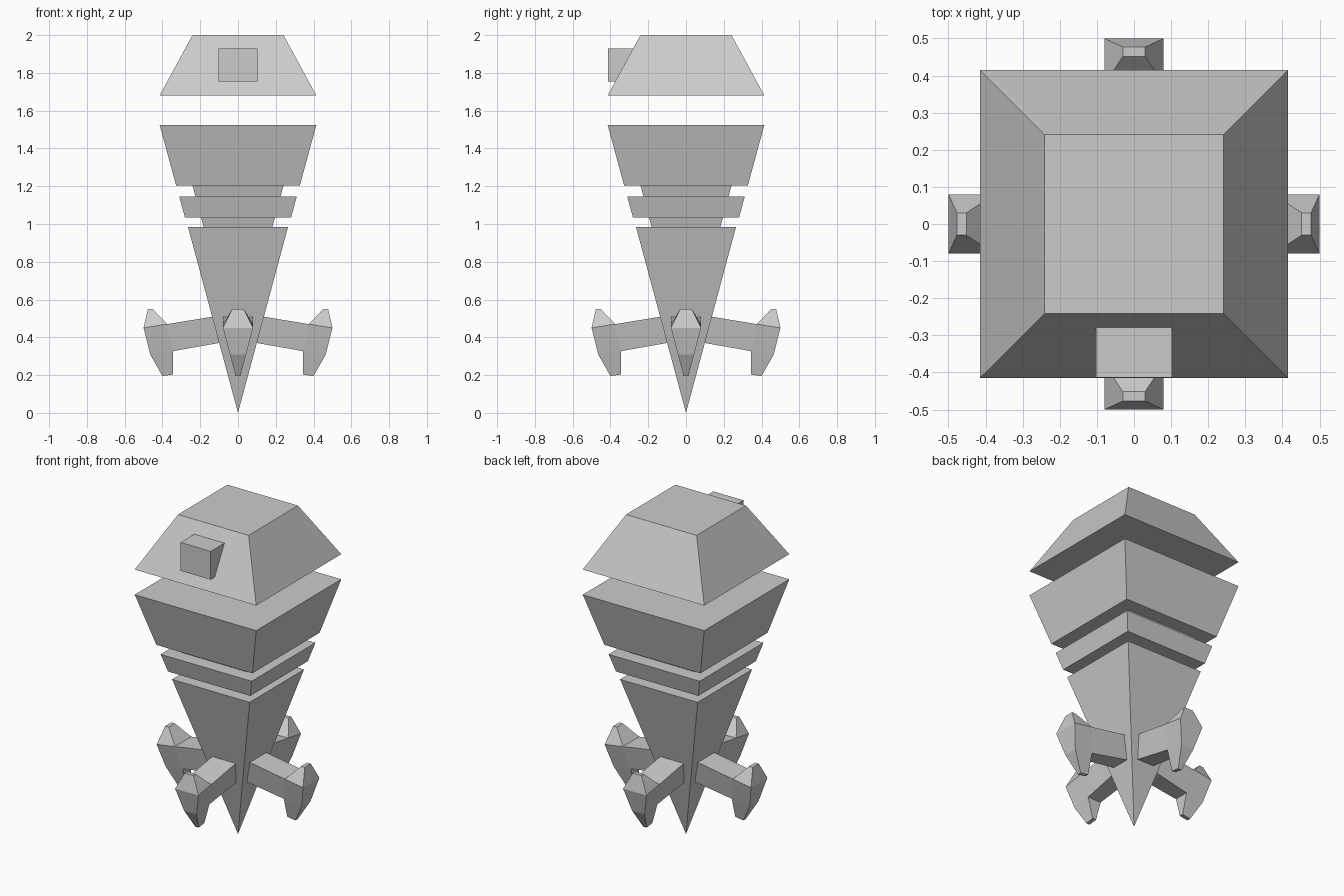
import bpy, bmesh, math

if "Cube" in bpy.data.objects:
    bpy.data.objects.remove(bpy.data.objects["Cube"])


def tier(name, z0, h0, z1, h1):
    """Square frustum given by heights and half-widths."""
    bpy.ops.mesh.primitive_cone_add(
        vertices=4, radius1=h0 * math.sqrt(2), radius2=h1 * math.sqrt(2),
        depth=z1 - z0, location=(0, 0, (z0 + z1) / 2), rotation=(0, 0, math.pi / 4))
    bpy.context.object.name = name


def slab(name, profile, side_faces, turn):
    """Profile of (distance out, height, half-width), closed on both sides, turned about z."""
    bm = bmesh.new()
    a = [bm.verts.new((x, -w, z)) for x, z, w in profile]
    b = [bm.verts.new((x, w, z)) for x, z, w in profile]
    n = len(profile)
    for i in range(n):
        j = (i + 1) % n
        bm.faces.new((a[i], a[j], b[j], b[i]))
    for f in side_faces:
        bm.faces.new([a[i] for i in f])
        bm.faces.new([b[i] for i in f])
    bmesh.ops.recalc_face_normals(bm, faces=bm.faces)
    me = bpy.data.meshes.new(name)
    bm.to_mesh(me)
    bm.free()
    ob = bpy.data.objects.new(name, me)
    ob.rotation_euler.z = turn
    bpy.context.collection.objects.link(ob)


# Stacked body and floating head
tier("lower_spike", 0, 0, 0.985, 0.265)
tier("lower_neck", 0.985, 0.182, 1.035, 0.196)
tier("waist_ring", 1.035, 0.281, 1.145, 0.311)
tier("upper_neck", 1.145, 0.225, 1.205, 0.241)
tier("chest_block", 1.205, 0.328, 1.525, 0.415)
tier("head", 1.68, 0.415, 2.0, 0.241)

# Eye box, its back following the head's slope
eye = [(0.372, 1.755, 0.103), (0.413, 1.755, 0.103), (0.413, 1.93, 0.103), (0.277, 1.93, 0.103)]
slab("eye_box", eye, [(0, 1, 2, 3)], -math.pi / 2)

# Four clawed legs around the spike
leg = [
    (0.10, 0.515, 0.08), (0.375, 0.47, 0.08), (0.452, 0.55, 0.03), (0.477, 0.55, 0.03),
    (0.50, 0.45, 0.08), (0.465, 0.31, 0.043), (0.40, 0.195, 0.012), (0.345, 0.203, 0.012),
    (0.345, 0.327, 0.046), (0.10, 0.37, 0.057),
]
sides = [(0, 1, 8, 9), (1, 2, 3, 4), (1, 4, 5, 8), (5, 6, 7, 8)]
for k, side in enumerate(("right", "back", "left", "front")):
    slab(side + "_claw_leg", leg, sides, k * math.pi / 2)
